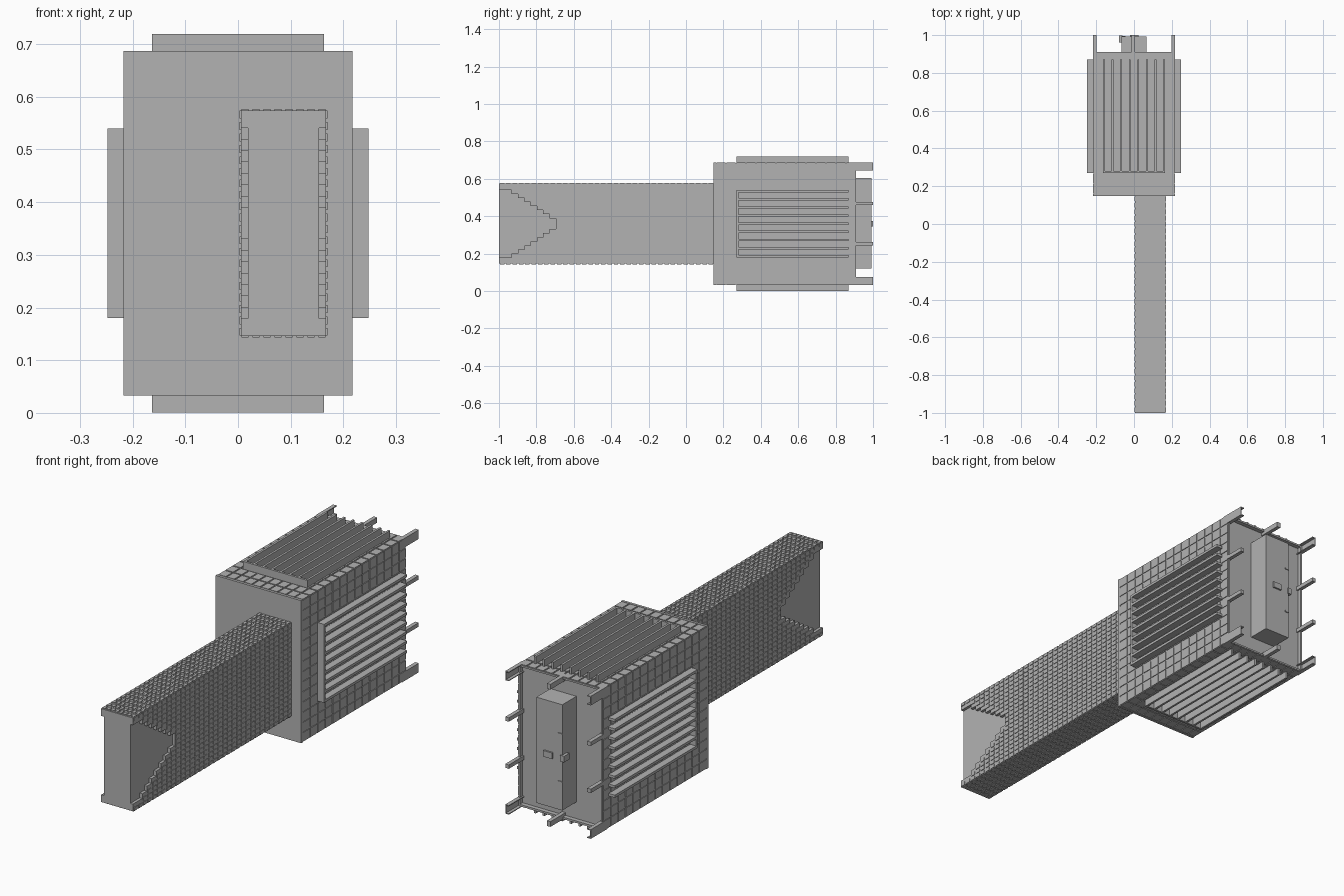
import bpy, bmesh

cube = bpy.data.objects.get("Cube")
if cube:
    bpy.data.objects.remove(cube, do_unlink=True)

grey = bpy.data.materials.new("plain_grey")
grey.use_nodes = True
grey.diffuse_color = (0.45, 0.45, 0.45, 1)
bsdf = next(n for n in grey.node_tree.nodes if n.type == 'BSDF_PRINCIPLED')
bsdf.inputs["Base Color"].default_value = grey.diffuse_color


def build(name, boxes):
    """One object from boxes given as (x range, y range, z range)."""
    bm = bmesh.new()
    for spans in boxes:
        verts = bmesh.ops.create_cube(bm, size=1)["verts"]
        for v in verts:
            v.co = [(a + b) / 2 + c * (b - a) for (a, b), c in zip(spans, v.co)]
    mesh = bpy.data.meshes.new(name)
    bm.to_mesh(mesh)
    bm.free()
    mesh.materials.append(grey)
    obj = bpy.data.objects.new(name, mesh)
    bpy.context.collection.objects.link(obj)
    return obj


def cells(start, end, count, gap):
    """Evenly spaced ranges with a gap between neighbours."""
    step = (end - start) / count
    return [(start + i * step + gap / 2, start + (i + 1) * step - gap / 2)
            for i in range(count)]


def around(centre, half):
    return (centre - half, centre + half)


MID = 0.36          # height of the centre line
HX, HZ = 0.217, 0.327
Y0, Y1 = 0.15, 0.91
LIP = 0.003         # height of the shallow surface tiles

# Housing with a recessed back panel
bx, bz = HX - LIP, HZ - LIP
housing = [((-bx, bx), (Y0, 0.89), around(MID, bz))]
for s in (-1, 1):
    housing.append((sorted((s * bx, s * (bx - 0.008))), (0.89, Y1), around(MID, bz)))
    housing.append(((-bx, bx), (0.89, Y1), around(MID + s * (bz - 0.004), 0.004)))
build("housing", housing)
build("housing_front_plate", [((-HX, HX), (Y0 - 0.002, Y0 + 0.01), around(MID, HZ))])

# Shallow tiles on the four long faces of the housing
tiles = []
for y in cells(Y0 + 0.01, Y1, 14, 0.006):
    for s in (-1, 1):
        for z in cells(MID - HZ, MID + HZ, 14, 0.006):
            tiles.append((sorted((s * HX, s * (bx - 0.002))), y, z))
        for x in cells(-HX, HX, 10, 0.006):
            tiles.append((x, y, around(MID + s * (HZ - LIP / 2), LIP / 2)))
build("housing_tiles", tiles)

# Cooling fins on all four sides, closed by a bar at the front
for s, side in ((-1, "right"), (1, "left")):
    span = sorted((s * 0.21, s * 0.248))
    fins = [(span, (0.27, 0.87), around(MID + i * 0.0435, 0.006)) for i in range(-4, 5)]
    fins.append((span, (0.27, 0.28), around(MID, 0.18)))
    build(side + "_fins", fins)
for s, side in ((-1, "bottom"), (1, "top")):
    span = around(MID + s * 0.339, 0.02)
    fins = [(around((i - 3.5) * 0.0452, 0.005), (0.27, 0.87), span) for i in range(8)]
    fins.append(((-0.163, 0.163), (0.27, 0.28), span))
    build(side + "_fins", fins)

# Rear pegs: hollow channels at the corners, thin pegs between them
pegs = []
for s in (-1, 1):
    wall = sorted((s * HX, s * (HX - 0.004)))
    for t in (-1, 1):
        zc = MID + t * (HZ - 0.021)
        pegs.append((wall, (0.88, 1), around(zc, 0.021)))
        for e in (-1, 1):
            pegs.append((sorted((s * HX, s * 0.199)), (0.88, 1),
                         around(zc + e * 0.019, 0.002)))
        pegs.append((sorted((s * HX, s * 0.199)), (0.88, 1),
                     around(MID + t * 0.108, 0.009)))
    pegs.append(((-0.012, 0.006), (0.88, 1), around(MID + s * (HZ - 0.012), 0.012)))
build("rear_pegs", pegs)

# Rear box with its latch and side tabs
build("rear_box", [((-0.067, 0.065), (0.88, 0.992), (0.12, 0.605))])
latch = [((-0.02, 0.025), (0.99, 1), around(MID, 0.014)),
         ((-0.08, -0.06), (0.96, 0.998), around(MID, 0.014))]
for s in (-1, 1):
    latch.append(((-0.067, -0.045), (0.99, 0.996), around(MID + s * 0.11, 0.003)))
build("rear_box_latch", latch)

# Long arm: core, stepped side skins and rows of small tiles
XL, XR = 0.003, 0.17
AZ = 0.217
DEPTH = 0.016
COLUMNS, ROWS = 34, 20
build("arm_core", [((XL + DEPTH, XR - DEPTH), (-1, Y0 + 0.01), around(MID, AZ - LIP))])


def notch(i):
    """Half height of the stepped notch at a column."""
    return 0.181 - 0.0217 * max(0, i - 1) if i < 9 else 0


skin, studs = [], []
sides = (((XL + LIP, XL + DEPTH), (XL, XL + LIP + 0.001)),
         ((XR - DEPTH, XR - LIP), (XR - LIP - 0.001, XR)))
solid = cells(-1, Y0, COLUMNS, 0)
for i, y in enumerate(cells(-1, Y0, COLUMNS, 0.01)):
    h = notch(i)
    for skin_x, stud_x in sides:
        if h:
            skin.append((skin_x, solid[i], (MID + h, MID + AZ - LIP)))
            skin.append((skin_x, solid[i], (MID - AZ + LIP, MID - h)))
        else:
            skin.append((skin_x, solid[i], around(MID, AZ - LIP)))
        for z in cells(MID - AZ, MID + AZ, ROWS, 0.007):
            if abs(sum(z) / 2 - MID) > h + 0.007 or not h:
                studs.append((stud_x, y, z))
    for s in (-1, 1):
        for x in cells(XL, XR, 8, 0.007):
            studs.append((x, y, around(MID + s * (AZ - LIP / 2), LIP / 2)))
build("arm_skin", skin)
build("arm_tiles", studs)
